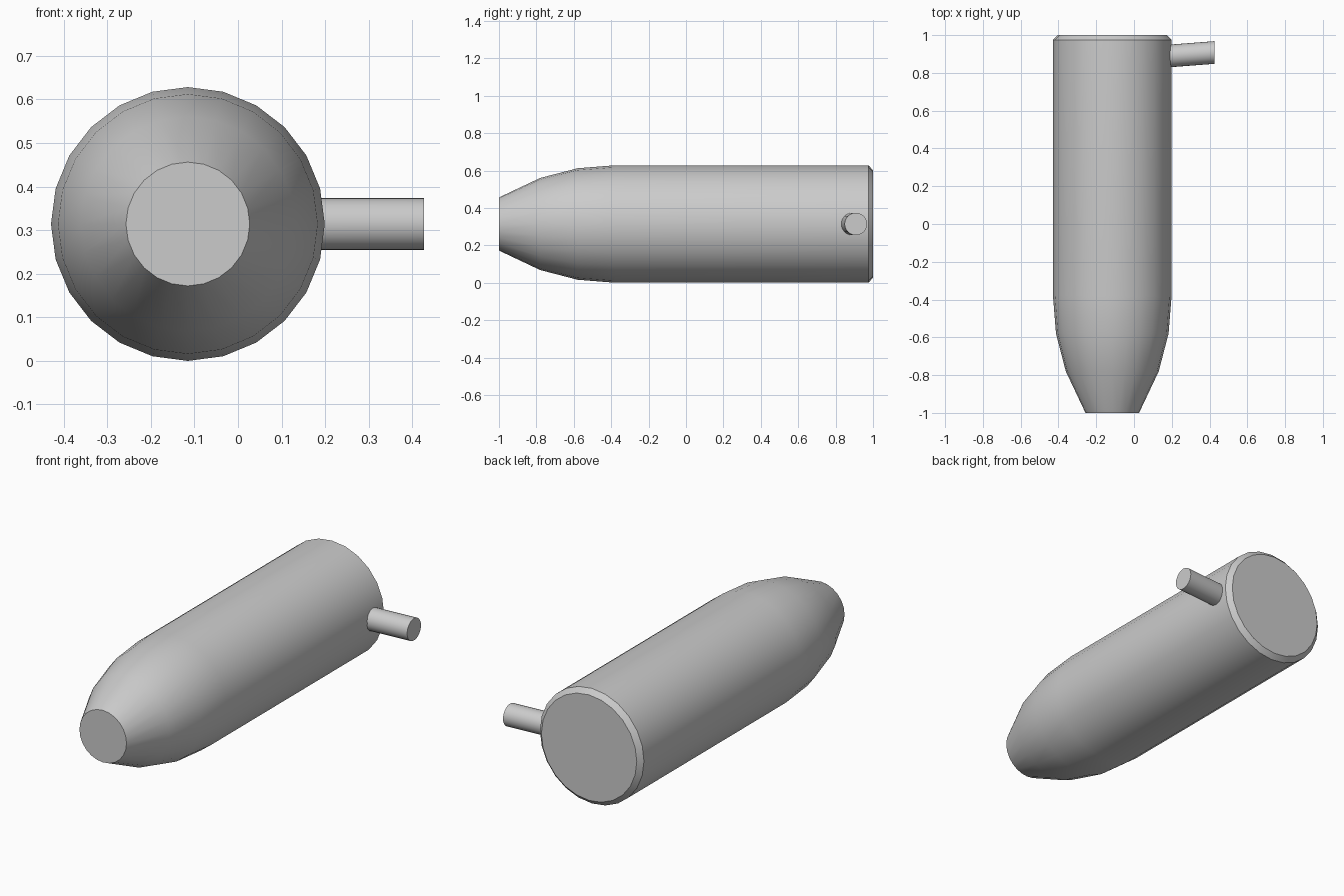
import bpy
import bmesh
from math import cos, sin, tau, radians
from mathutils import Vector

cube = bpy.data.objects.get("Cube")
if cube:
    bpy.data.objects.remove(cube, do_unlink=True)

grey = bpy.data.materials.new("plain_grey")
grey.use_nodes = True
colour = (0.6, 0.6, 0.6, 1)
grey.diffuse_color = colour
grey.node_tree.nodes["Principled BSDF"].inputs["Base Color"].default_value = colour


def loft(name, rings, side_a, side_b, sides, angle):
    """Join circles, each given as (centre, radius), into a capped solid."""
    bm = bmesh.new()
    loops = []
    for centre, r in rings:
        loops.append([bm.verts.new(centre + r * (side_a * cos(tau * i / sides)
                                                 + side_b * sin(tau * i / sides)))
                      for i in range(sides)])
    for a, b in zip(loops, loops[1:]):
        for i in range(sides):
            j = (i + 1) % sides
            bm.faces.new((a[i], a[j], b[j], b[i]))
    bm.faces.new(loops[0][::-1])
    bm.faces.new(loops[-1])
    bmesh.ops.recalc_face_normals(bm, faces=bm.faces)
    mesh = bpy.data.meshes.new(name)
    bm.to_mesh(mesh)
    bm.free()
    mesh.materials.append(grey)
    obj = bpy.data.objects.new(name, mesh)
    bpy.context.collection.objects.link(obj)
    bpy.ops.object.select_all(action="DESELECT")
    obj.select_set(True)
    bpy.context.view_layer.objects.active = obj
    bpy.ops.object.shade_smooth_by_angle(angle=radians(angle))
    return obj


X, Y, Z = Vector((1, 0, 0)), Vector((0, 1, 0)), Vector((0, 0, 1))
mid_x, mid_z = -0.115, 0.314

# Tapered nose, straight barrel and chamfered rear rim
profile = [(-1, 0.142), (-0.78, 0.246), (-0.58, 0.298), (-0.38, 0.314),
           (0.975, 0.314), (1, 0.288)]
loft("body", [(Vector((mid_x, y, mid_z)), r) for y, r in profile], X, Z, 24, 30)

# Side pin, leaning slightly backwards
loft("side_pin", [(Vector((0.14, 0.886, mid_z)), 0.06),
                  (Vector((0.427, 0.908, mid_z)), 0.06)], Y, Z, 24, 30)
